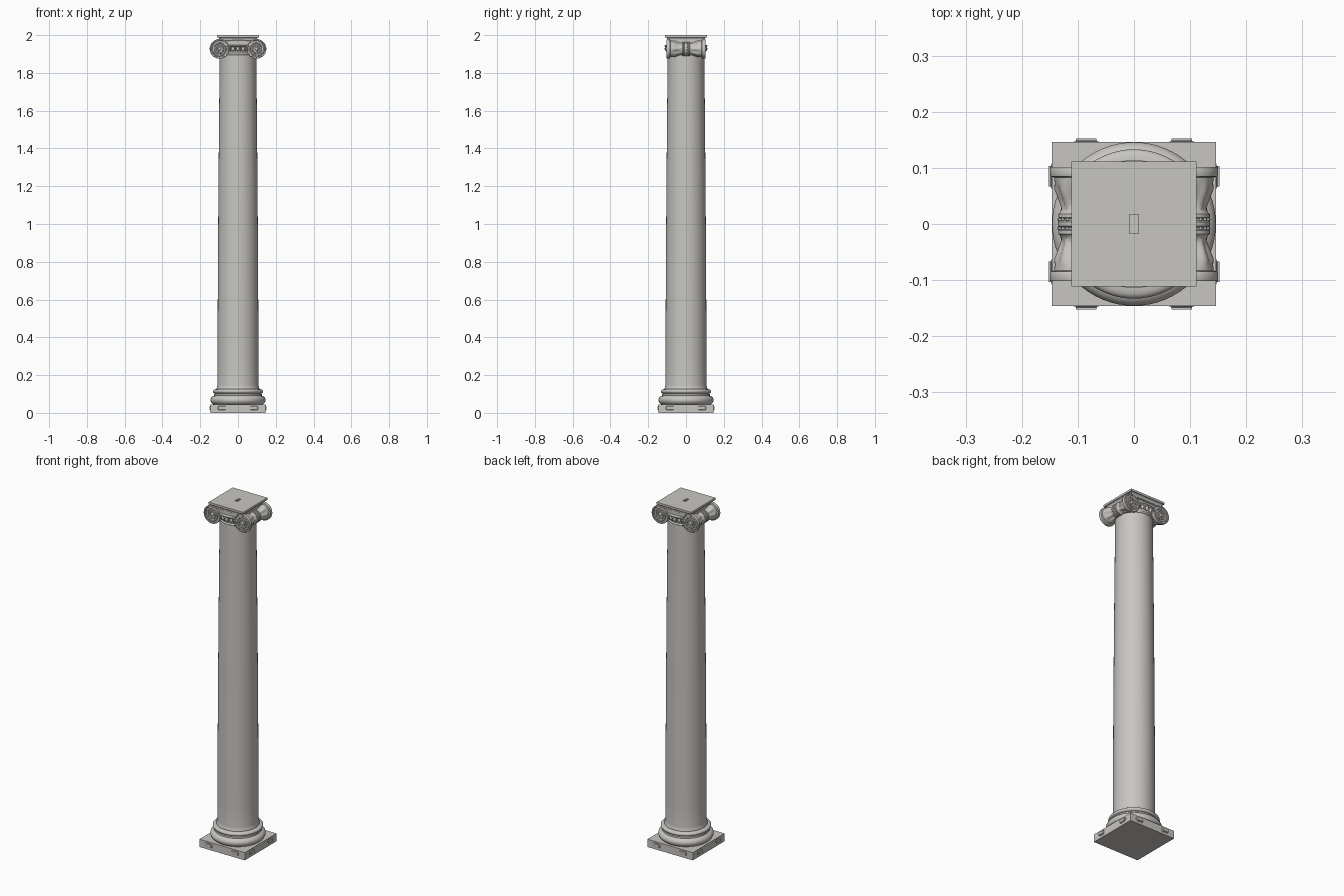
import bpy, bmesh, math
from mathutils import Matrix, Vector

cube = bpy.data.objects.get("Cube")
if cube:
    bpy.data.objects.remove(cube, do_unlink=True)

STONE = (0.58, 0.565, 0.54, 1)
stone = bpy.data.materials.new("grey_stone")
stone.use_nodes = True
stone.diffuse_color = STONE
shader = next(n for n in stone.node_tree.nodes if n.type == 'BSDF_PRINCIPLED')
shader.inputs["Base Color"].default_value = STONE
shader.inputs["Roughness"].default_value = 0.8


def finish(name, bm, smooth=True):
    """Turn a bmesh into a named stone object."""
    bmesh.ops.recalc_face_normals(bm, faces=bm.faces)
    mesh = bpy.data.meshes.new(name)
    bm.to_mesh(mesh)
    bm.free()
    mesh.materials.append(stone)
    obj = bpy.data.objects.new(name, mesh)
    bpy.context.collection.objects.link(obj)
    if smooth:
        bpy.ops.object.select_all(action='DESELECT')
        obj.select_set(True)
        bpy.context.view_layer.objects.active = obj
        bpy.ops.object.shade_smooth_by_angle(angle=math.radians(35))
    return obj


def add_lathe(bm, profile, sides, matrix=Matrix(), flutes=None):
    """Revolve (radius, height) points; flutes(height) gives lobe depth."""
    rings = []
    for r, h in profile:
        depth = flutes(h) if flutes else 0
        ring = []
        for i in range(sides):
            a = math.tau * i / sides
            rr = r * (1 + depth * math.cos(8 * a))
            ring.append(bm.verts.new(matrix @ Vector((rr * math.cos(a), rr * math.sin(a), h))))
        rings.append(ring)
    for low, high in zip(rings, rings[1:]):
        for i in range(sides):
            j = (i + 1) % sides
            bm.faces.new((low[i], low[j], high[j], high[i]))
    bm.faces.new(rings[0][::-1])
    bm.faces.new(rings[-1])


def add_box(bm, center, size):
    m = Matrix.Translation(center) @ Matrix.Diagonal((*size, 1))
    return bmesh.ops.create_cube(bm, size=1, matrix=m)["verts"]


def add_ball(bm, center, radii, turn=Matrix(), segments=12):
    m = Matrix.Translation(center) @ turn @ Matrix.Diagonal((*radii, 1))
    bmesh.ops.create_uvsphere(bm, u_segments=segments, v_segments=8, radius=1, matrix=m)


def arc(r, z, rx, rz, start, end, steps=8):
    """Profile points along an elliptical arc, angles in degrees."""
    angles = [math.radians(start + (end - start) * i / steps) for i in range(steps + 1)]
    return [(r + rx * math.cos(a), z + rz * math.sin(a)) for a in angles]


# Square plinth
bm = bmesh.new()
add_box(bm, (0, 0, 0.0225), (0.292, 0.292, 0.045))
finish("plinth", bm, False)

# Two rounded bosses on each side of the plinth
bm = bmesh.new()
for quarter in range(4):
    turn = Matrix.Rotation(quarter * math.pi / 2, 4, 'Z')
    for side in (-1, 1):
        verts = add_box(bm, (side * 0.085, -0.146, 0.026), (0.046, 0.012, 0.026))
        bmesh.ops.transform(bm, matrix=turn, verts=verts)
bmesh.ops.bevel(bm, geom=bm.edges[:], offset=0.005, segments=3, affect='EDGES')
finish("plinth_bosses", bm)

# Turned base: lower torus, hollow, upper torus
base = [(0.13, 0.044)] + arc(0.12, 0.068, 0.026, 0.024, -60, 75)
base += [(0.126, 0.095), (0.126, 0.1)]
base += arc(0.119, 0.114, 0.014, 0.011, -75, 80) + [(0.114, 0.126), (0.1, 0.126)]
bm = bmesh.new()
add_lathe(bm, base, 64)
finish("column_base", bm)

# Shaft with a slight swell
bm = bmesh.new()
shaft = [(0.114, 0.124), (0.114, 0.13), (0.11, 0.138)]
for i in range(17):
    t = i / 16
    shaft.append((0.109 - 0.005 * t - 0.007 * t * t, 0.145 + 1.735 * t))
shaft += [(0.097, 1.9)]
add_lathe(bm, shaft, 64)
finish("shaft", bm)

# Necking bead and flaring cushion under the scrolls
bm = bmesh.new()
neck = [(0.09, 1.892)] + arc(0.096, 1.9, 0.006, 0.006, -80, 80)
neck += [(0.097, 1.908), (0.099, 1.92), (0.106, 1.936), (0.114, 1.942), (0.114, 1.946), (0.09, 1.948)]
add_lathe(bm, neck, 64)
finish("cushion", bm)

# Eggs and darts around the cushion, front and back
eggs, darts = bmesh.new(), bmesh.new()
for i in range(48):
    a = math.tau * i / 48
    if abs(math.cos(a)) > 0.65:
        continue
    turn = Matrix.Rotation(a, 4, 'Z')
    if i % 2 == 0:
        add_ball(eggs, turn @ Vector((0.104, 0, 1.927)), (0.009, 0.0085, 0.013), turn)
    else:
        add_ball(darts, turn @ Vector((0.104, 0, 1.926)), (0.006, 0.0025, 0.013), turn, 8)
finish("eggs", eggs)
finish("darts", darts)

# Block joining the scrolls
bm = bmesh.new()
add_box(bm, (0, 0, 1.9595), (0.2, 0.186, 0.033))
finish("scroll_channel", bm, False)

# Scroll cylinders running front to back, waisted with a central belt
half = [(0.0375, 0.004), (0.0345, 0.006), (0.0345, 0.01), (0.037, 0.012), (0.037, 0.018),
        (0.034, 0.02), (0.031, 0.026), (0.031, 0.034), (0.035, 0.046), (0.041, 0.062),
        (0.043, 0.074), (0.044, 0.083), (0.051, 0.085), (0.052, 0.088), (0.052, 0.1),
        (0.051, 0.102), (0.047, 0.102), (0.046, 0.097)]
profile = [(r, -h) for r, h in reversed(half)] + half
lobes = lambda h: 0.07 if 0.028 < abs(h) < 0.07 else 0
CX, CZ = 0.098, 1.927
for side, label in ((1, "left"), (-1, "right")):
    bm = bmesh.new()
    place = Matrix.Translation((side * CX, 0, CZ)) @ Matrix.Rotation(math.pi / 2, 4, 'X')
    add_lathe(bm, profile, 64, place, lobes)
    finish(label + "_scroll", bm)
    # Beads around the belt
    bm = bmesh.new()
    for i in range(20):
        a = math.tau * i / 20
        spot = (side * CX + 0.0355 * math.cos(a), 0, CZ + 0.0355 * math.sin(a))
        for y in (-0.008, 0.008):
            add_ball(bm, Vector(spot) + Vector((0, y, 0)), (0.003, 0.003, 0.003), segments=8)
    finish(label + "_belt_beads", bm)


def spiral_ridge(name, side, face):
    """Raised fillet from the channel centre winding into the scroll eye."""
    points = [(0, face * 0.094, CZ + 0.044), (side * 0.05, face * 0.094, CZ + 0.045)]
    for i in range(73):
        t = i / 72
        a = math.pi / 2 - t * math.tau * 2.5
        r = 0.046 - 0.034 * t ** 0.85
        points.append((side * (CX + r * math.cos(a)), face * 0.098, CZ + r * math.sin(a)))
    curve = bpy.data.curves.new(name, 'CURVE')
    curve.dimensions = '3D'
    curve.bevel_depth = 0.0032
    curve.bevel_resolution = 2
    spline = curve.splines.new('POLY')
    spline.points.add(len(points) - 1)
    for p, co in zip(spline.points, points):
        p.co = (*co, 1)
    curve.materials.append(stone)
    obj = bpy.data.objects.new(name, curve)
    bpy.context.collection.objects.link(obj)
    bpy.ops.object.select_all(action='DESELECT')
    obj.select_set(True)
    bpy.context.view_layer.objects.active = obj
    bpy.ops.object.convert(target='MESH')


# Scroll spirals, eyes and corner leaves on both faces
eyes, leaves = bmesh.new(), bmesh.new()
for face, where in ((-1, "front"), (1, "back")):
    for side, label in ((1, "left"), (-1, "right")):
        spiral_ridge(f"{where}_{label}_spiral", side, face)
        add_ball(eyes, (side * CX, face * 0.097, CZ), (0.009, 0.007, 0.009), segments=16)
        for k in range(3):
            tilt = Matrix.Rotation(side * math.radians(50 + 25 * k), 4, 'Y')
            add_ball(leaves, (side * (0.05 - 0.003 * k), face * 0.1, 1.944 - 0.007 * k),
                     (0.003, 0.004, 0.012), tilt, 8)
finish("scroll_eyes", eyes)
finish("corner_leaves", leaves)

# Abacus: curved moulding below a square slab with a lifting slot
bm = bmesh.new()
rings = [(0.098, 1.974), (0.099, 1.979), (0.102, 1.984), (0.107, 1.988)]
square = [(r * math.sqrt(2), z) for r, z in rings]
add_lathe(bm, square, 4, Matrix.Rotation(math.pi / 4, 4, 'Z'))
finish("abacus_moulding", bm, False)

bm = bmesh.new()
add_box(bm, (0, 0, 1.994), (0.223, 0.223, 0.012))
top = max(bm.faces, key=lambda f: f.calc_center_median().z)
bmesh.ops.inset_region(bm, faces=[top], thickness=0.05)
for v in top.verts:
    v.co.x = math.copysign(0.008, v.co.x)
    v.co.y = math.copysign(0.017, v.co.y)
slot = bmesh.ops.extrude_discrete_faces(bm, faces=[top])["faces"][0]
bmesh.ops.translate(bm, vec=(0, 0, -0.01), verts=slot.verts[:])
finish("abacus_slab", bm, False)
